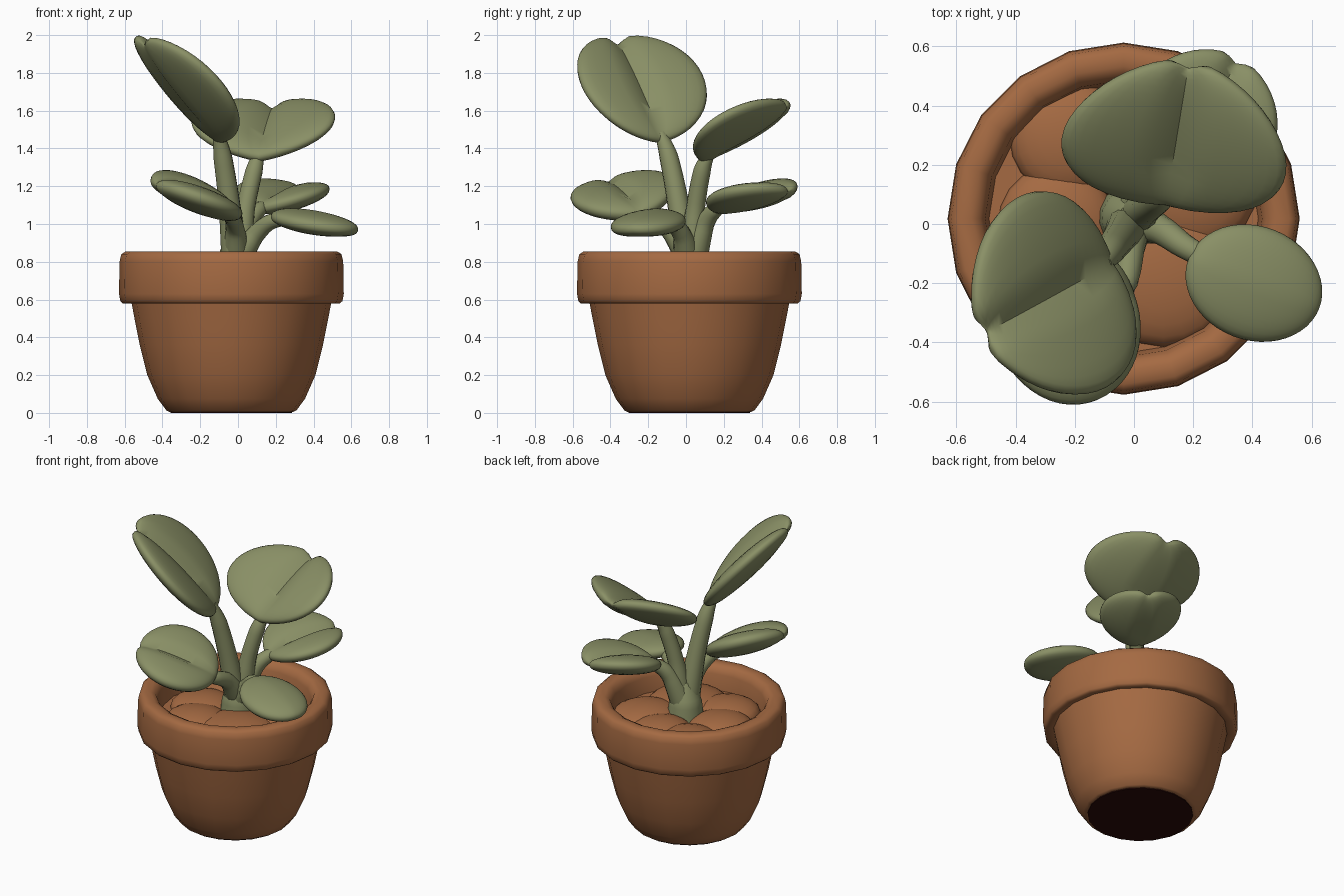
import bpy, bmesh, math
from mathutils import Vector, Matrix

if "Cube" in bpy.data.objects:
    bpy.data.objects.remove(bpy.data.objects["Cube"])


def material(name, rgb):
    m = bpy.data.materials.new(name)
    m.diffuse_color = (*rgb, 1)
    m.use_nodes = True
    m.node_tree.nodes["Principled BSDF"].inputs["Base Color"].default_value = m.diffuse_color
    return m


CLAY = material("terracotta", (0.375, 0.144, 0.055))
GREEN = material("leaf green", (0.252, 0.277, 0.132))
DARK = material("dark underside", (0.024, 0.003, 0.0025))


def finish(name, bm, mat):
    bmesh.ops.recalc_face_normals(bm, faces=bm.faces)
    me = bpy.data.meshes.new(name)
    bm.to_mesh(me)
    bm.free()
    me.materials.append(mat)
    ob = bpy.data.objects.new(name, me)
    bpy.context.collection.objects.link(ob)
    bpy.ops.object.select_all(action='DESELECT')
    ob.select_set(True)
    bpy.context.view_layer.objects.active = ob
    bpy.ops.object.shade_smooth_by_angle(angle=math.radians(60))
    return ob


def lathe(name, profile, centre, mat, segs=20):
    bm = bmesh.new()
    vs = [bm.verts.new((centre[0] + r, centre[1], z)) for r, z in profile]
    es = [bm.edges.new(p) for p in zip(vs, vs[1:])]
    bmesh.ops.spin(bm, geom=vs + es, cent=(*centre, 0), axis=(0, 0, 1),
                   angle=math.tau, steps=segs, use_duplicate=False)
    bmesh.ops.remove_doubles(bm, verts=bm.verts, dist=1e-4)
    return finish(name, bm, mat)


def tube(name, points, radii, mat, sides=14, steps=6):
    """Round stem along a smooth path through the points."""
    pts = [Vector(p) for p in points]
    ext = [2 * pts[0] - pts[1]] + pts + [2 * pts[-1] - pts[-2]]
    path = []
    for i in range(len(pts) - 1):
        a, b, c, d = ext[i:i + 4]
        for k in range(steps + (i == len(pts) - 2)):
            t = k / steps
            p = 0.5 * (2 * b + (c - a) * t + (2 * a - 5 * b + 4 * c - d) * t * t
                       + (3 * b - a - 3 * c + d) * t ** 3)
            path.append((p, radii[i] + (radii[i + 1] - radii[i]) * t))
    bm = bmesh.new()
    rings = []
    for i, (p, r) in enumerate(path):
        tan = (path[min(i + 1, len(path) - 1)][0] - path[max(i - 1, 0)][0]).normalized()
        u = Vector((0.3, 1, 0)).cross(tan).normalized()
        v = tan.cross(u)
        rings.append([bm.verts.new(p + r * (u * math.cos(math.tau * k / sides)
                                            + v * math.sin(math.tau * k / sides)))
                      for k in range(sides)])
    for a, b in zip(rings, rings[1:]):
        for k in range(sides):
            j = (k + 1) % sides
            bm.faces.new((a[k], a[j], b[j], b[k]))
    bm.faces.new(rings[0])
    bm.faces.new(rings[-1])
    return finish(name, bm, mat)


def leaf(name, base, tip, width, thick, fold, notch, crease, taper=0.0, roll=0):
    """Plump leaf: flattened sphere folded along its midrib."""
    base, tip = Vector(base), Vector(tip)
    d = tip - base
    half = d.length / 2
    d.normalize()
    s = Vector((0, 0, 1)).cross(d).normalized()
    s.rotate(Matrix.Rotation(math.radians(roll), 3, d))
    n = d.cross(s)
    mid = (base + tip) / 2
    bm = bmesh.new()
    bmesh.ops.create_uvsphere(bm, u_segments=32, v_segments=24, radius=1)
    for vert in bm.verts:
        x, y, z = vert.co.z, vert.co.x, vert.co.y
        rib = math.exp(-(y / 0.13) ** 2)
        z = math.copysign(abs(z) ** 0.85, z)
        u = half * x - notch * max(0, x) * rib
        v = width / 2 * y * (1 + taper * x)
        w = thick / 2 * z * (1 - crease * rib * min(1, (1 + x) * 1.6))
        w += fold * (abs(y) - 0.35)
        vert.co = mid + d * u + s * v + n * w
    return finish(name, bm, GREEN)


# Pot with a thick rim and a closed inside
C = (-0.035, 0.018)
lathe("pot", [(0, 0.01), (0.315, 0.01), (0.325, 0.004), (0.345, 0.014), (0.39, 0.075),
              (0.445, 0.2), (0.485, 0.36), (0.513, 0.5), (0.53, 0.59), (0.575, 0.58),
              (0.588, 0.592), (0.595, 0.63), (0.592, 0.8), (0.583, 0.84), (0.56, 0.855),
              (0.515, 0.855), (0.485, 0.84), (0.468, 0.8), (0.455, 0.7), (0, 0.7)], C, CLAY)
lathe("pot_underside", [(0, 0), (0.322, 0), (0.322, 0.008), (0, 0.008)], C, DARK)

# Rounded lumps of soil around the stem: x, y, radius
for i, (x, y, r) in enumerate([(-0.22, 0.29, 0.2), (-0.26, 0.0, 0.2), (-0.17, -0.2, 0.2),
                               (0.1, -0.165, 0.25), (0.2, 0.13, 0.22), (0.0, 0.26, 0.19)]):
    bm = bmesh.new()
    bmesh.ops.create_uvsphere(bm, u_segments=20, v_segments=12, radius=1)
    for v in bm.verts:
        v.co = (x + r * v.co.x, y + r * v.co.y, 0.7 + 0.085 * v.co.z)
    finish(f"soil_lump_{i + 1}", bm, CLAY)

# Trunk and leaf stalks
tube("trunk", [(-0.01, 0.02, 0.69), (-0.01, 0.02, 0.82), (0, 0.015, 0.95)],
     [0.115, 0.1, 0.055], GREEN)
tube("stalk_tall_left", [(-0.02, 0.0, 0.84), (-0.045, -0.04, 1.1), (-0.08, -0.09, 1.35),
                         (-0.105, -0.135, 1.48)], [0.07, 0.058, 0.05, 0.03], GREEN)
tube("stalk_tall_back", [(0.01, 0.03, 0.84), (0.04, 0.05, 1.08), (0.085, 0.085, 1.28),
                         (0.11, 0.12, 1.365)], [0.07, 0.05, 0.046, 0.03], GREEN)
tube("stalk_low_left", [(-0.01, 0.0, 0.85), (-0.015, -0.09, 0.97), (-0.03, -0.2, 1.03),
                        (-0.07, -0.27, 1.05)], [0.07, 0.05, 0.042, 0.025], GREEN)
tube("stalk_low_right", [(0.0, 0.01, 0.82), (0.09, -0.02, 0.94), (0.17, -0.075, 1.01),
                         (0.27, -0.13, 1.03)], [0.075, 0.05, 0.042, 0.035], GREEN)
tube("stalk_low_back", [(0.0, 0.04, 0.82), (0.055, 0.1, 1.0), (0.11, 0.155, 1.075),
                        (0.16, 0.22, 1.1)], [0.075, 0.05, 0.042, 0.025], GREEN)

# Leaves
leaf("leaf_tall_left", (-0.06, -0.125, 1.455), (-0.505, -0.37, 2.0), 0.71, 0.145, 0.08, 0.045,
     0.5, -0.02, -5)
leaf("leaf_tall_back", (0.105, 0.05, 1.375), (0.185, 0.54, 1.655), 0.76, 0.14, 0.1, 0.035,
     0.5, -0.14)
leaf("leaf_low_left", (0.005, -0.24, 1.06), (-0.445, -0.425, 1.23), 0.56, 0.15, 0.045, 0.015,
     0.4, 0, -14)
leaf("leaf_low_back", (0.12, 0.14, 1.1), (0.355, 0.56, 1.195), 0.5, 0.135, 0.06, 0.025, 0.4, 0, 4)
leaf("leaf_low_right", (0.185, -0.115, 1.045), (0.625, -0.285, 0.965), 0.385, 0.125, -0.01, 0, 0)
